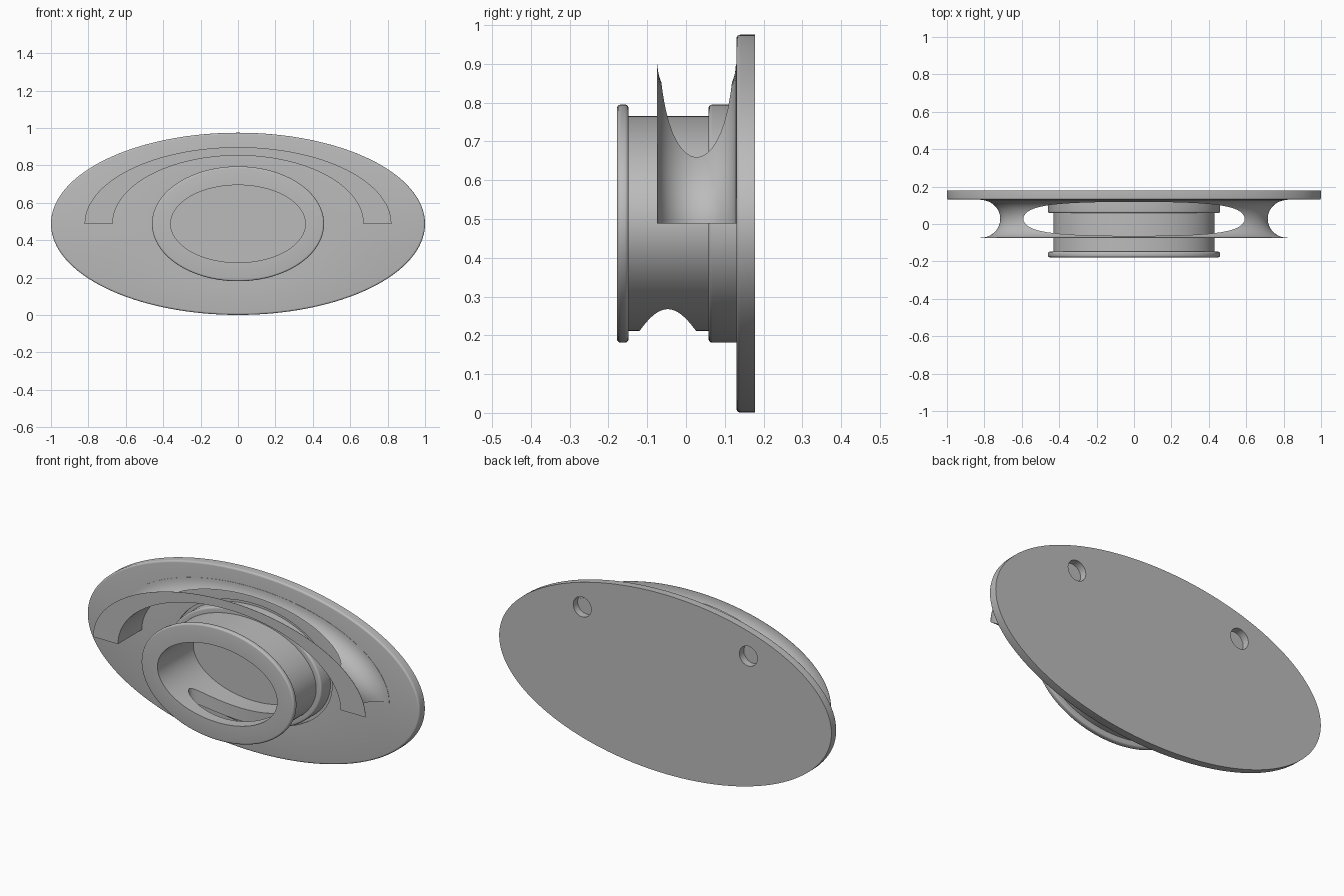
import bpy, bmesh
from math import pi, sin, cos
from mathutils import Matrix

if "Cube" in bpy.data.objects:
    bpy.data.objects.remove(bpy.data.objects["Cube"], do_unlink=True)

MID = 0.488          # height of the common centre line
SEG = 128

grey = bpy.data.materials.new("plain_grey")
grey.use_nodes = True
grey.diffuse_color = (0.5, 0.5, 0.5, 1)
grey.node_tree.nodes["Principled BSDF"].inputs["Base Color"].default_value = (0.5, 0.5, 0.5, 1)


def finish(bm, name):
    bmesh.ops.recalc_face_normals(bm, faces=bm.faces)
    mesh = bpy.data.meshes.new(name)
    bm.to_mesh(mesh)
    bm.free()
    mesh.materials.append(grey)
    obj = bpy.data.objects.new(name, mesh)
    bpy.context.collection.objects.link(obj)
    return obj


def sweep(name, profile, tube=True, half=False):
    """Sweep (width radius, height radius, y) points round an ellipse."""
    bm = bmesh.new()
    steps = SEG // 2 + 1 if half else SEG
    rings = []
    for i in range(steps):
        t = 2 * pi * i / SEG
        rings.append([bm.verts.new((a * cos(t), y, MID + b * sin(t))) for a, b, y in profile])
    n = len(profile)
    for i in range(steps - 1 if half else steps):
        r, s = rings[i], rings[(i + 1) % steps]
        for j in range(n if tube else n - 1):
            k = (j + 1) % n
            bm.faces.new((r[j], r[k], s[k], s[j]))
    if half:
        bm.faces.new(rings[0])
        bm.faces.new(rings[-1])
    if not tube:
        bm.faces.new([r[0] for r in rings])
        bm.faces.new([r[-1] for r in rings])
    return finish(bm, name)


def offset(a, b, points):
    return [(a + o, b + o, y) for o, y in points]


def rounded(o, y, r, start):
    """Quarter-round on an outer edge; start is the first angle of the arc."""
    return [(o - r + r * cos(start + i * pi / 8), y + r * sin(start + i * pi / 8)) for i in range(5)]


def rod(name, matrix):
    bm = bmesh.new()
    bmesh.ops.create_cone(bm, cap_ends=True, segments=64, radius1=1, radius2=1, depth=1, matrix=matrix)
    return finish(bm, name)


def cut(obj, cutter):
    cutter.hide_render = True
    mod = obj.modifiers.new("cut", 'BOOLEAN')
    mod.operation = 'DIFFERENCE'
    mod.solver = 'EXACT'
    mod.object = cutter
    bpy.context.view_layer.objects.active = obj
    bpy.ops.object.modifier_apply(modifier=mod.name)
    bpy.data.objects.remove(cutter, do_unlink=True)


# Oval backplate with a rounded front rim and a fine seam round the hub
rim = offset(1.0, 0.487, [(0, 0.178)] + rounded(0, 0.14, 0.01, 0)[:1]
             + [(o, y) for o, y in rounded(0, 0.14, 0.01, -pi / 2)[::-1][1:]])
seam = offset(0.46, 0.307, [(0.015, 0.13), (0.015, 0.138), (-0.005, 0.138), (-0.005, 0.13)])
backplate = sweep("backplate", rim + seam, tube=False)

# Two blind mounting holes in the back
for side in (-1, 1):
    hole = rod("hole_cutter", Matrix.Translation((side * 0.5, 0.178, 0.775))
               @ Matrix.Rotation(pi / 2, 4, 'X') @ Matrix.Diagonal((0.054, 0.054, 0.08, 1)))
    cut(backplate, hole)

# Hollow oval hub: bore, front flange, neck and stepped base
flange = rounded(0, -0.168, 0.01, -pi / 2) + rounded(0, -0.158, 0.01, 0)
base = rounded(0, 0.068, 0.01, -pi / 2)
hub = sweep("hub", offset(0.46, 0.307,
            [(-0.1, 0.145), (-0.1, -0.178)] + flange
            + [(-0.03, -0.148), (-0.03, 0.058)] + base + [(0, 0.145)]))

# Oval drain slot through the underside of the hub
cut(hub, rod("slot_cutter", Matrix.Translation((0, -0.047, 0.27))
             @ Matrix.Diagonal((0.26, 0.073, 0.34, 1))))

# Arched hood over the hub, with a round channel that breaks through its crown
hood = sweep("hood", [(0.82, 0.41, -0.075), (0.82, 0.41, 0.14),
                      (0.67, 0.365, 0.14), (0.67, 0.365, -0.075)], half=True)
arc = [(-0.105 * sin(pi * i / 24), 0.0275 - 0.101 * cos(pi * i / 24)) for i in range(25)]
channel = offset(0.82, 0.41, [(0.1, -0.0735)] + arc + [(0.1, 0.1285)])
cut(hood, sweep("channel_cutter", channel))

# Smooth curved walls, keep edges crisp
bpy.ops.object.select_all(action='DESELECT')
for obj in (backplate, hub, hood):
    obj.select_set(True)
    bpy.context.view_layer.objects.active = obj
bpy.ops.object.shade_smooth_by_angle(angle=pi / 6)
